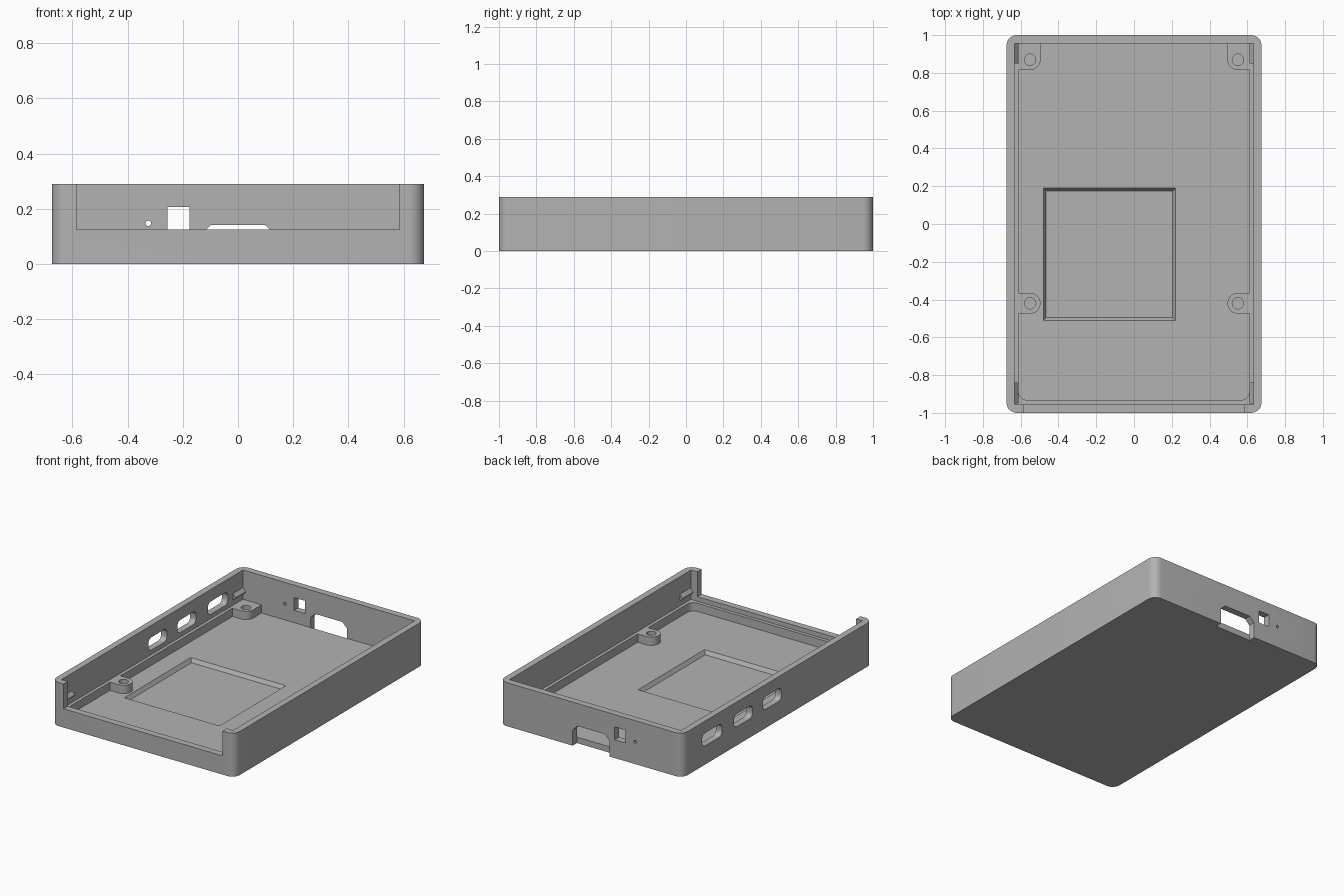
import bpy, bmesh, math

if "Cube" in bpy.data.objects:
    bpy.data.objects.remove(bpy.data.objects["Cube"], do_unlink=True)

grey = bpy.data.materials.new("plain_grey")
grey.use_nodes = True
grey.diffuse_color = (0.45, 0.45, 0.45, 1)
grey.node_tree.nodes["Principled BSDF"].inputs["Base Color"].default_value = grey.diffuse_color


def rounded_rect(x0, x1, y0, y1, radii, steps=8):
    """Outline of a rectangle; radii run from the (x1, y1) corner counter-clockwise."""
    corners = [(x1, y1, -1, -1), (x0, y1, 1, -1), (x0, y0, 1, 1), (x1, y0, -1, 1)]
    points = []
    for i, ((x, y, sx, sy), r) in enumerate(zip(corners, radii)):
        if r == 0:
            points.append((x, y))
            continue
        for k in range(steps + 1):
            a = math.pi / 2 * (i + k / steps)
            points.append((x + sx * r + r * math.cos(a), y + sy * r + r * math.sin(a)))
    return points


def circle(x, y, r, sides):
    return [(x + r * math.cos(math.tau * k / sides), y + r * math.sin(math.tau * k / sides))
            for k in range(sides)]


def prism(name, outline, lo, hi, axis="Z", end_outline=None):
    """Extrude an outline along an axis, optionally to a second outline."""
    place = {"X": lambda u, v, w: (w, u, v),
             "Y": lambda u, v, w: (u, w, v),
             "Z": lambda u, v, w: (u, v, w)}[axis]
    bm = bmesh.new()
    a = [bm.verts.new(place(u, v, lo)) for u, v in outline]
    b = [bm.verts.new(place(u, v, hi)) for u, v in end_outline or outline]
    bm.faces.new(a)
    bm.faces.new(b)
    for i in range(len(a)):
        j = (i + 1) % len(a)
        bm.faces.new((a[i], a[j], b[j], b[i]))
    bmesh.ops.recalc_face_normals(bm, faces=bm.faces)
    mesh = bpy.data.meshes.new(name)
    bm.to_mesh(mesh)
    bm.free()
    obj = bpy.data.objects.new(name, mesh)
    obj.data.materials.append(grey)
    bpy.context.collection.objects.link(obj)
    return obj


def combine(target, tool, operation):
    """Apply a boolean and discard the tool."""
    mod = target.modifiers.new(tool.name, "BOOLEAN")
    mod.operation, mod.solver, mod.object = operation, "EXACT", tool
    bpy.context.view_layer.objects.active = target
    bpy.ops.object.modifier_apply(modifier=mod.name)
    bpy.data.objects.remove(tool, do_unlink=True)


def cut(tool):
    combine(shell, tool, "DIFFERENCE")


def add(tool):
    combine(shell, tool, "UNION")


W, L, H = 0.675, 1.0, 0.29
IN_X, IN_Y = 0.632, 0.955
FLOOR, LEDGE = 0.04, 0.095
SQUARE = (0, 0, 0, 0)

# Outer tray block with rounded vertical corners
shell = prism("case_shell", rounded_rect(-W, W, -L, L, (0.055,) * 4), 0, H)

# Upper cavity, then the lower one that leaves a ledge on three sides
cut(prism("upper_cavity", rounded_rect(-IN_X, IN_X, -IN_Y, IN_Y, SQUARE), LEDGE, 0.4))
cut(prism("lower_cavity", rounded_rect(-0.611, 0.611, -0.932, IN_Y, (0, 0, 0.045, 0.045)),
          FLOOR, 0.2))

# Screw bosses level with the ledge
for s in (-1, 1):
    x0, x1 = sorted((s * 0.65, s * 0.495))
    r = 0.055
    inner_low = (0, 0, 0, r) if s < 0 else (0, 0, r, 0)
    inner_both = (r, 0, 0, r) if s < 0 else (0, r, r, 0)
    add(prism("rear_boss", rounded_rect(x0, x1, 0.815, 0.975, inner_low), 0.02, LEDGE))
    add(prism("front_boss", rounded_rect(x0, x1, -0.475, -0.365, inner_both), 0.02, LEDGE))
    for y in (0.87, -0.42):
        cut(prism("screw_hole", circle(s * 0.55, y, 0.03, 24), FLOOR + 0.005, 0.2))

    # Snap ridges on the side walls
    ridge = [(s * 0.65, 0.115), (s * 0.612, 0.145), (s * 0.612, 0.15), (s * 0.65, 0.195)]
    for y0, y1 in ((0.85, 0.97), (-0.95, -0.84)):
        add(prism("snap_ridge", ridge, y0, y1, "Y"))

# Sloped square recess in the floor
slope = 0.03
cut(prism("floor_recess", rounded_rect(-0.465, 0.205, -0.495, 0.175, SQUARE), 0.015, 0.065, "Z",
          rounded_rect(-0.465 - slope, 0.205 + slope, -0.495 - slope, 0.175 + slope, SQUARE)))

# Wide opening in the front wall
cut(prism("front_opening", rounded_rect(-0.585, 0.585, 0.125, 0.4, SQUARE), -1.1, -0.94, "Y"))

# Rear connector openings
plug = [(-0.135, -0.05), (0.135, -0.05), (0.135, 0.105), (0.1, 0.14), (-0.1, 0.14), (-0.135, 0.105)]
cut(prism("plug_opening", plug, IN_Y, 1.1, "Y"))
cut(prism("square_opening", rounded_rect(-0.255, -0.175, 0.122, 0.207, SQUARE), 0.9, 1.1, "Y"))
cut(prism("pin_hole", circle(-0.325, 0.147, 0.01, 12), 0.9, 1.1, "Y"))

# Rounded slots in the right wall
for y0, y1 in ((-0.04, 0.155), (0.265, 0.46), (0.585, 0.795)):
    cut(prism("side_slot", rounded_rect(y0, y1, 0.125, 0.21, (0.032,) * 4, 5), -0.8, -0.55, "X"))

# Smooth rounded corners, crisp edges
bpy.ops.object.select_all(action="DESELECT")
shell.select_set(True)
bpy.context.view_layer.objects.active = shell
bpy.ops.object.shade_smooth_by_angle(angle=math.radians(30))
